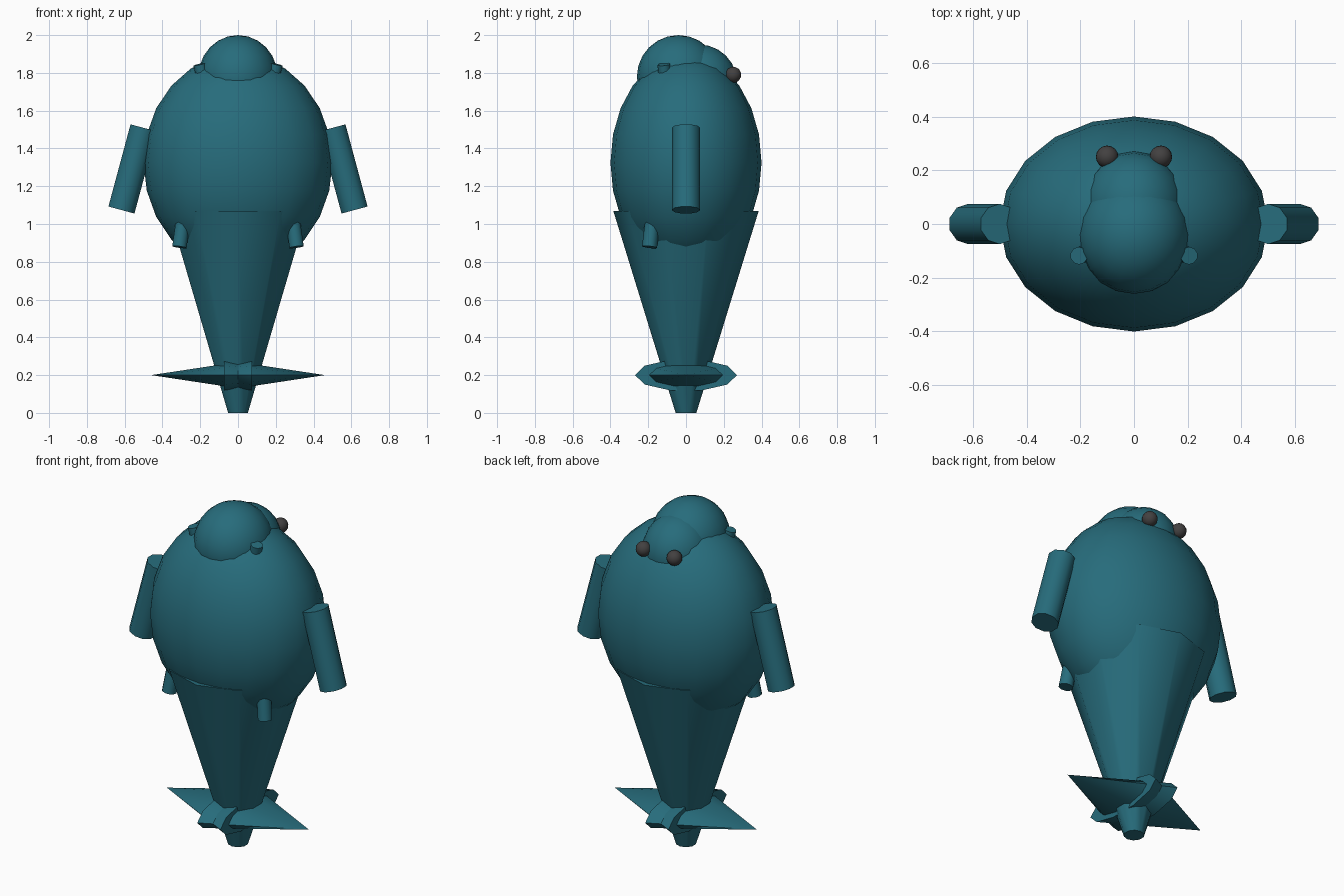
import bpy, math
from mathutils import Vector

if "Cube" in bpy.data.objects:
    bpy.data.objects.remove(bpy.data.objects["Cube"])


def make_material(name, colour):
    m = bpy.data.materials.new(name)
    m.diffuse_color = (*colour, 1)
    m.use_nodes = True
    m.node_tree.nodes["Principled BSDF"].inputs["Base Color"].default_value = m.diffuse_color
    return m


teal = make_material("deep teal", (0.02, 0.15, 0.2))
dark = make_material("dark grey", (0.055, 0.052, 0.052))


def finish(name, mat):
    ob = bpy.context.object
    ob.name = name
    ob.data.materials.append(mat)
    bpy.ops.object.transform_apply(location=False, rotation=False, scale=True)
    bpy.ops.object.shade_smooth_by_angle(angle=math.radians(40))
    return ob


def ball(name, centre, radii, mat, segments=20, rings=12):
    bpy.ops.mesh.primitive_uv_sphere_add(segments=segments, ring_count=rings, radius=1, location=centre)
    bpy.context.object.scale = radii
    return finish(name, mat)


def taper(name, start, end, r1, r2, mat, sides=10, flatten=1.0):
    """Cone or cylinder between two points, one local axis optionally flattened."""
    a, b = Vector(start), Vector(end)
    d = b - a
    bpy.ops.mesh.primitive_cone_add(vertices=sides, radius1=r1, radius2=r2, depth=d.length, location=(a + b) / 2)
    ob = bpy.context.object
    # keep local y close to world y so the side count lines up
    ob.rotation_euler = Vector((0, 0, 1)).rotation_difference(d.normalized()).to_euler()
    ob.scale = (flatten, 1, 1)
    return finish(name, mat)


# Torso, head and the second hump of the head
ball("torso", (0, 0, 1.325), (0.5, 0.4, 0.575), teal)
ball("head", (0, -0.04, 1.78), (0.21, 0.22, 0.22), teal)
ball("snout", (0, 0.07, 1.75), (0.188, 0.2, 0.2), teal)

# Tapering tail
taper("tail", (0, 0, 0), (0, 0, 1.07), 0.055, 0.385, teal)

# Paired parts
for s, side in ((-1, "left"), (1, "right")):
    ball(f"{side}_eye", (0.1 * s, 0.25, 1.79), (0.042, 0.042, 0.042), dark, 16, 10)
    taper(f"{side}_arm", (0.617 * s, 0, 1.074), (0.5 * s, 0, 1.509), 0.075, 0.075, teal)
    taper(f"{side}_small_fin", (0.31 * s, -0.193, 0.878), (0.285 * s, -0.172, 1.06), 0.04, 0.04, teal)
    taper(f"{side}_ear", (0.185 * s, -0.11, 1.76), (0.205 * s, -0.118, 1.845), 0.033, 0.033, teal)
    # tail flukes overlap through the middle
    taper(f"{side}_fluke", (-0.075 * s, 0, 0.2), (0.46 * s, 0, 0.2), 0.27, 0, teal, flatten=0.315)
